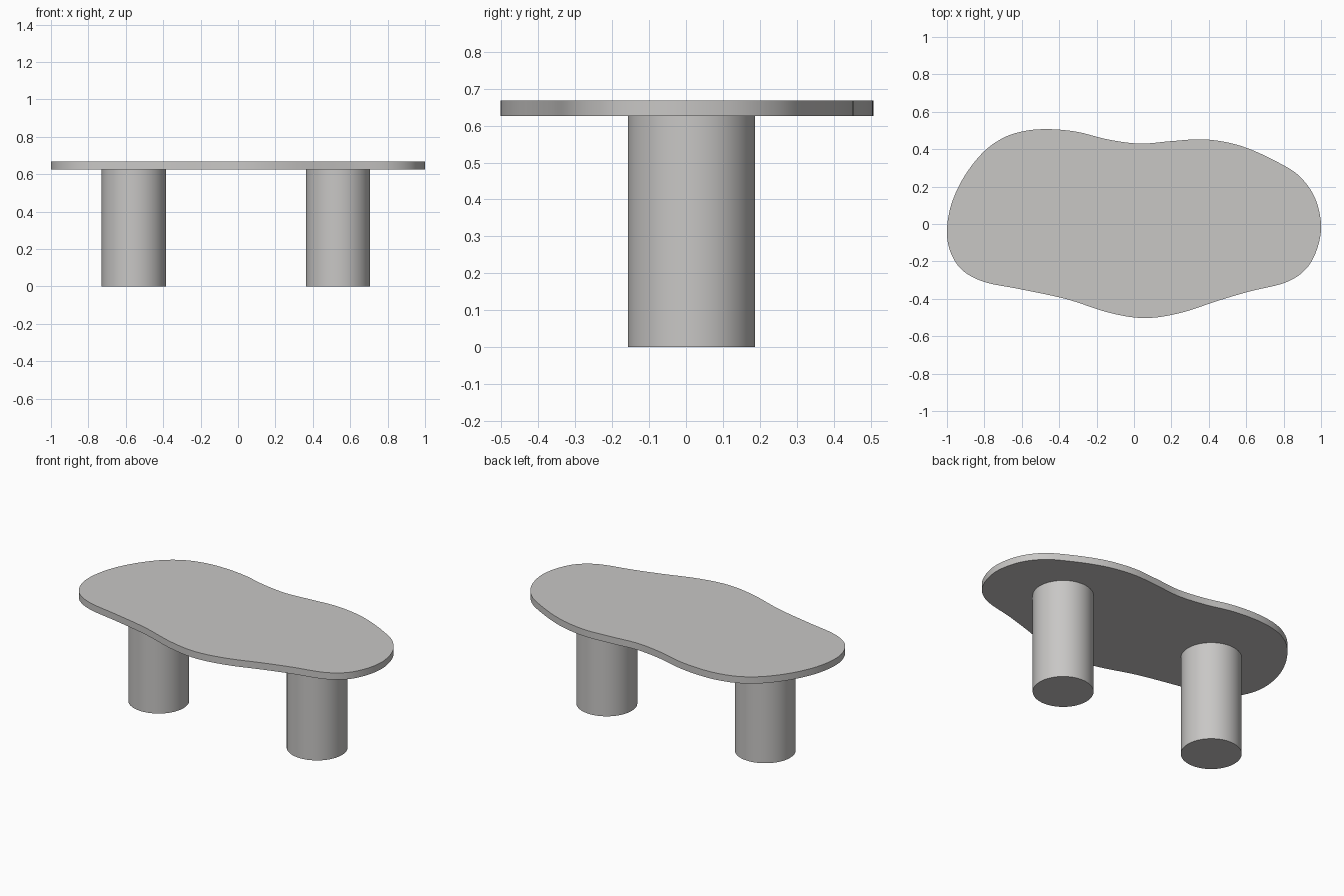
import bpy, bmesh, math
from mathutils import Vector

if "Cube" in bpy.data.objects:
    bpy.data.objects.remove(bpy.data.objects["Cube"])

mat = bpy.data.materials.new("warm grey")
mat.diffuse_color = (0.58, 0.57, 0.56, 1)
mat.use_nodes = True
mat.node_tree.nodes["Principled BSDF"].inputs["Base Color"].default_value = mat.diffuse_color

Z_UNDER, Z_TOP = 0.626, 0.668

# Control points of the organic tabletop outline, clockwise from the left end
OUTLINE = [(-1.0, -0.03), (-0.975, 0.11), (-0.91, 0.25), (-0.81, 0.38), (-0.7, 0.46),
           (-0.58, 0.498), (-0.45, 0.507), (-0.3, 0.492), (-0.14, 0.452), (0.03, 0.43),
           (0.2, 0.443), (0.36, 0.453), (0.5, 0.436), (0.62, 0.4), (0.76, 0.335),
           (0.88, 0.26), (0.965, 0.145), (1.0, 0.0), (0.98, -0.13), (0.92, -0.24),
           (0.81, -0.313), (0.62, -0.36), (0.45, -0.41), (0.25, -0.475), (0.06, -0.503),
           (-0.13, -0.475), (-0.36, -0.402), (-0.6, -0.35), (-0.8, -0.31),
           (-0.92, -0.245), (-0.983, -0.145)]


def smooth_loop(pts, steps=6):
    """Closed Catmull-Rom curve through the points."""
    p, n, out = [Vector(q) for q in pts], len(pts), []
    for i in range(n):
        a, b, c, d = (p[(i + k) % n] for k in (-1, 0, 1, 2))
        for s in range(steps):
            t = s / steps
            out.append(0.5 * (2 * b + (c - a) * t + (2 * a - 5 * b + 4 * c - d) * t * t
                              + (3 * b - a - 3 * c + d) * t ** 3))
    return out


def extruded(name, loop, z0, z1):
    """Solid slab or column from a flat outline."""
    bm = bmesh.new()
    face = bm.faces.new([bm.verts.new((x, y, z0)) for x, y in loop])
    ext = bmesh.ops.extrude_face_region(bm, geom=[face], use_keep_orig=True)
    for v in ext["geom"]:
        if isinstance(v, bmesh.types.BMVert):
            v.co.z = z1
    bmesh.ops.recalc_face_normals(bm, faces=bm.faces)
    mesh = bpy.data.meshes.new(name)
    bm.to_mesh(mesh)
    bm.free()
    mesh.materials.append(mat)
    ob = bpy.data.objects.new(name, mesh)
    bpy.context.collection.objects.link(ob)
    bpy.ops.object.select_all(action='DESELECT')
    ob.select_set(True)
    bpy.context.view_layer.objects.active = ob
    bpy.ops.object.shade_smooth_by_angle(angle=math.radians(35))
    return ob


# Tabletop
extruded("tabletop", smooth_loop(OUTLINE), Z_UNDER, Z_TOP)

# Two cylindrical legs
for name, cx in (("left_leg", -0.557), ("right_leg", 0.535)):
    circle = [(cx + 0.172 * math.cos(a), 0.015 + 0.172 * math.sin(a))
              for a in (math.tau * i / 64 for i in range(64))]
    extruded(name, circle, 0, Z_UNDER)
